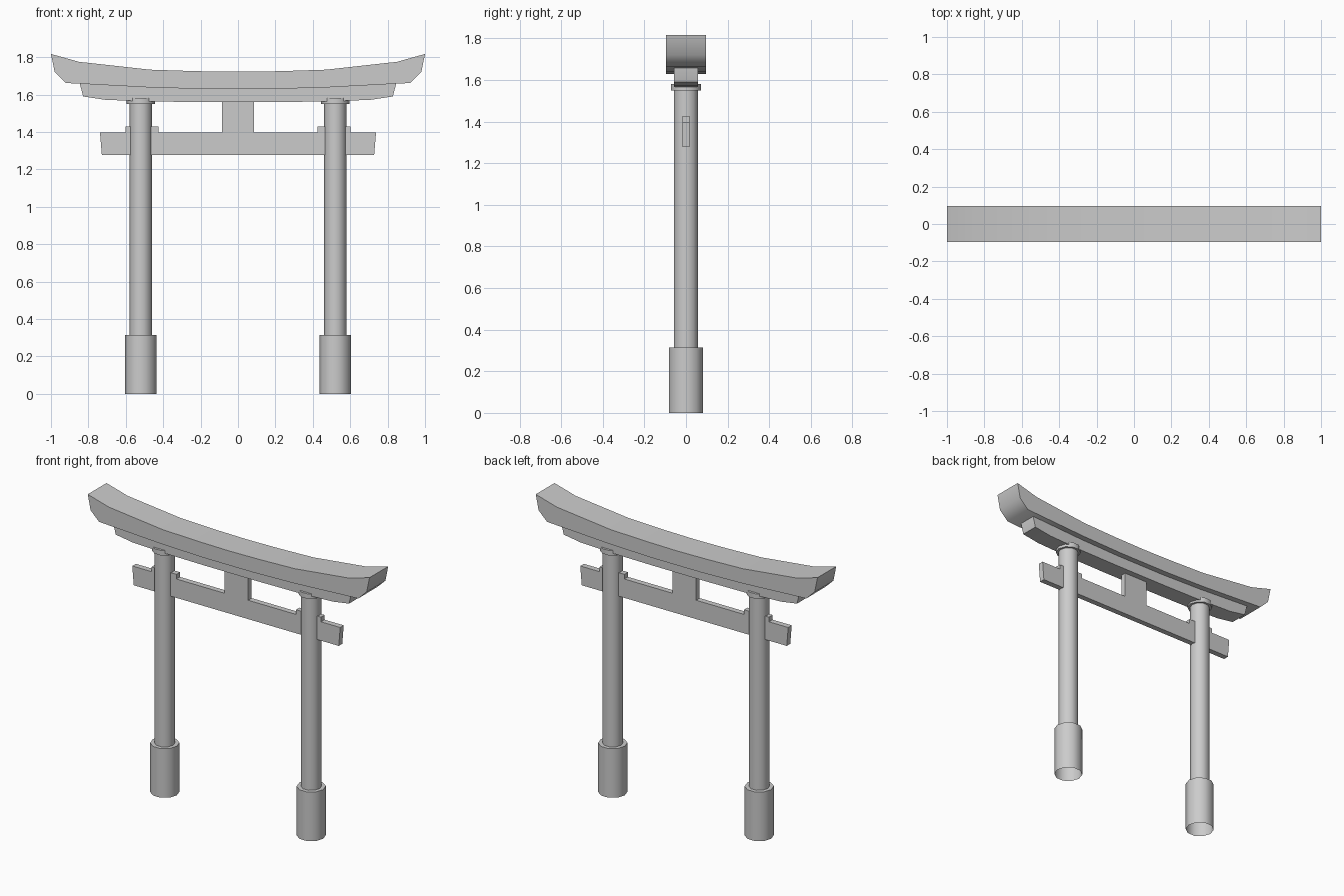
import bpy, bmesh
from math import cos, sin, radians, pi

if "Cube" in bpy.data.objects:
    bpy.data.objects.remove(bpy.data.objects["Cube"])

SIDES = 10


def finish(bm, name):
    bmesh.ops.recalc_face_normals(bm, faces=bm.faces)
    mesh = bpy.data.meshes.new(name)
    bm.to_mesh(mesh)
    bm.free()
    obj = bpy.data.objects.new(name, mesh)
    bpy.context.collection.objects.link(obj)
    bpy.ops.object.select_all(action='DESELECT')
    obj.select_set(True)
    bpy.context.view_layer.objects.active = obj
    bpy.ops.object.shade_smooth_by_angle(angle=radians(50))
    return obj


def beam(name, half, depth):
    """Mirror a right-hand (x, z) outline across x = 0 and extrude it along y."""
    outline = half + [(-x, z) for x, z in reversed(half) if x > 0]
    bm = bmesh.new()
    face = bm.faces.new([bm.verts.new((x, -depth, z)) for x, z in outline])
    geom = bmesh.ops.extrude_face_region(bm, geom=[face])["geom"]
    verts = [g for g in geom if isinstance(g, bmesh.types.BMVert)]
    bmesh.ops.translate(bm, verts=verts, vec=(0, 2 * depth, 0))
    return finish(bm, name)


def drum(name, x, r, z0, z1, bottom=True):
    bm = bmesh.new()
    rings = [[bm.verts.new((x + r * cos(2 * pi * i / SIDES),
                            r * sin(2 * pi * i / SIDES), z))
              for i in range(SIDES)] for z in (z0, z1)]
    for i in range(SIDES):
        j = (i + 1) % SIDES
        bm.faces.new((rings[0][i], rings[0][j], rings[1][j], rings[1][i]))
    bm.faces.new(rings[1])
    if bottom:
        bm.faces.new(rings[0])
    return finish(bm, name)


# Curved top lintel with swept-up ends
beam("top_lintel", [(0, 1.722), (0.22, 1.725), (0.47, 1.733), (0.85, 1.775),
                    (1.0, 1.817), (0.98, 1.72), (0.92, 1.662),
                    (0.47, 1.638), (0.18, 1.63), (0, 1.63)], 0.095)

# Narrower lintel underneath
beam("lower_lintel", [(0, 1.65), (0.47, 1.658), (0.845, 1.675), (0.845, 1.655),
                      (0.828, 1.59), (0.71, 1.572), (0.47, 1.563),
                      (0.2, 1.56), (0, 1.56)], 0.057)

# Tie beam with centre strut and wedges, one flat piece
beam("tie_beam", [(0.085, 1.565), (0.085, 1.398), (0.425, 1.398),
                  (0.425, 1.428), (0.602, 1.428), (0.602, 1.398),
                  (0.738, 1.398), (0.728, 1.277)], 0.018)

# Posts with collars and hollow-bottomed footings
for side, x in (("left", -0.52), ("right", 0.52)):
    drum(side + "_footing", x, 0.085, 0, 0.315, bottom=False)
    drum(side + "_post", x, 0.06, 0.315, 1.56, bottom=False)
    drum(side + "_collar", x, 0.075, 1.55, 1.582)
